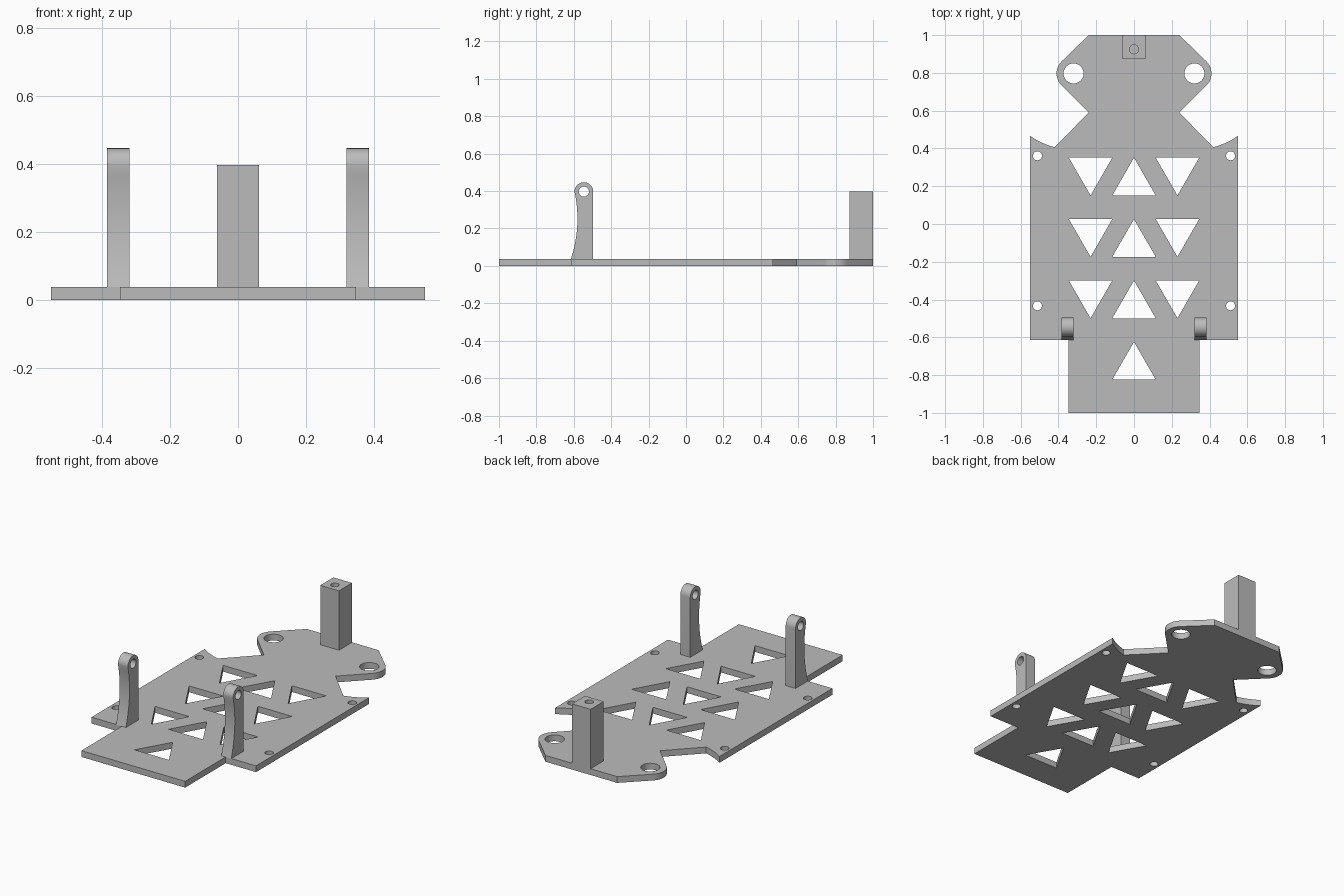
import bpy, bmesh
from math import sin, cos, radians, atan2, degrees
from mathutils import Matrix

cube = bpy.data.objects.get("Cube")
if cube:
    bpy.data.objects.remove(cube, do_unlink=True)

grey = bpy.data.materials.new("plain grey")
grey.use_nodes = True
colour = (0.5, 0.5, 0.5, 1)
grey.diffuse_color = colour
grey.node_tree.nodes["Principled BSDF"].inputs["Base Color"].default_value = colour

PLATE = 0.038


def arc(cx, cy, r, a0, a1, n):
    """Points along a circular arc, angles in degrees."""
    angles = [radians(a0 + (a1 - a0) * i / n) for i in range(n + 1)]
    return [(cx + r * cos(a), cy + r * sin(a)) for a in angles]


def circle(cx, cy, r, n=32):
    return arc(cx, cy, r, 0, 360, n)[:-1]


def prism(name, loops, low, high, matrix=Matrix()):
    """Extrude an outline (first loop) with holes (other loops)."""
    curve = bpy.data.curves.new(name, "CURVE")
    curve.dimensions = "2D"
    curve.fill_mode = "BOTH"
    curve.extrude = (high - low) / 2
    for loop in loops:
        spline = curve.splines.new("POLY")
        spline.points.add(len(loop) - 1)
        for point, (x, y) in zip(spline.points, loop):
            point.co = (x, y, 0, 1)
        spline.use_cyclic_u = True
    temp = bpy.data.objects.new(name + "_outline", curve)
    bpy.context.collection.objects.link(temp)
    graph = bpy.context.evaluated_depsgraph_get()
    mesh = bpy.data.meshes.new_from_object(temp.evaluated_get(graph))
    bpy.data.objects.remove(temp, do_unlink=True)
    bpy.data.curves.remove(curve)

    bm = bmesh.new()
    bm.from_mesh(mesh)
    bmesh.ops.remove_doubles(bm, verts=bm.verts, dist=1e-5)
    bmesh.ops.translate(bm, verts=bm.verts, vec=(0, 0, (low + high) / 2))
    bmesh.ops.transform(bm, verts=bm.verts, matrix=matrix)
    bmesh.ops.recalc_face_normals(bm, faces=bm.faces)
    bm.to_mesh(mesh)
    bm.free()
    mesh.name = name
    mesh.materials.clear()
    mesh.materials.append(grey)
    obj = bpy.data.objects.new(name, mesh)
    bpy.context.collection.objects.link(obj)
    return obj


def smooth(obj):
    bpy.ops.object.select_all(action="DESELECT")
    obj.select_set(True)
    bpy.context.view_layer.objects.active = obj
    bpy.ops.object.shade_smooth_by_angle(angle=radians(30))


# Base plate: half outline with curved shoulder and rounded ear, then mirrored
ear_x, ear_y = 0.32, 0.797
shoulder = [degrees(atan2(y - ear_y, x - ear_x)) for x, y in ((0.55, 0.465), (0.42, 0.405))]
half = [(0.347, -1), (0.347, -0.613), (0.55, -0.613)]
half += arc(ear_x, ear_y, 0.403, shoulder[0], shoulder[1], 10)
half += [(0.24, 0.59)]
half += arc(ear_x, ear_y, 0.09, -45, 45, 14)
half += [(0.24, 1)]
loops = [half + [(-x, y) for x, y in reversed(half)]]

# Round holes in the ears and corners
for side in (-1, 1):
    loops.append(circle(side * ear_x, ear_y, 0.053))
    for y in (0.361, -0.433):
        loops.append(circle(side * 0.511, y, 0.024, 24))

# Rows of triangular cut-outs, the last row with only the middle one
for row in range(4):
    top = 0.351 - 0.325 * row
    bottom = top - 0.2
    loops.append([(-0.115, bottom), (0.115, bottom), (0, top)])
    if row < 3:
        for x in (-0.23, 0.23):
            loops.append([(x - 0.115, top), (x, bottom), (x + 0.115, top)])
smooth(prism("base_plate", loops, 0, PLATE))

# Pivot brackets: side profile with a hollow front edge and a round eye
eye_y, eye_z, eye_r = -0.546, 0.397, 0.05
profile = [(eye_y + eye_r, PLATE)] + arc(eye_y, eye_z, eye_r, 0, 180, 20)
start, bend, end = (eye_y - eye_r, eye_z), (-0.557, 0.217), (-0.615, PLATE)
for i in range(1, 13):
    t = i / 12
    profile.append(tuple((1 - t) ** 2 * a + 2 * t * (1 - t) * b + t * t * c
                         for a, b, c in zip(start, bend, end)))
upright = Matrix(((0, 0, 1, 0), (1, 0, 0, 0), (0, 1, 0, 0), (0, 0, 0, 1)))
eye = circle(eye_y, eye_z, 0.027, 24)
smooth(prism("left_bracket", [profile, eye], 0.319, 0.385, upright))
smooth(prism("right_bracket", [profile, eye], -0.385, -0.319, upright))

# Square rear post with a blind screw hole in its top
w = 0.0625
post = prism("rear_post", [[(-w, 0.875), (w, 0.875), (w, 1), (-w, 1)]], PLATE, 0.397)
drill = prism("screw_hole_cutter", [circle(0, 0.925, 0.024, 24)], 0.27, 0.45)
cut = post.modifiers.new("screw_hole", "BOOLEAN")
cut.operation = "DIFFERENCE"
cut.solver = "EXACT"
cut.object = drill
smooth(post)
bpy.ops.object.modifier_apply(modifier=cut.name)
bpy.data.objects.remove(drill, do_unlink=True)
smooth(post)
